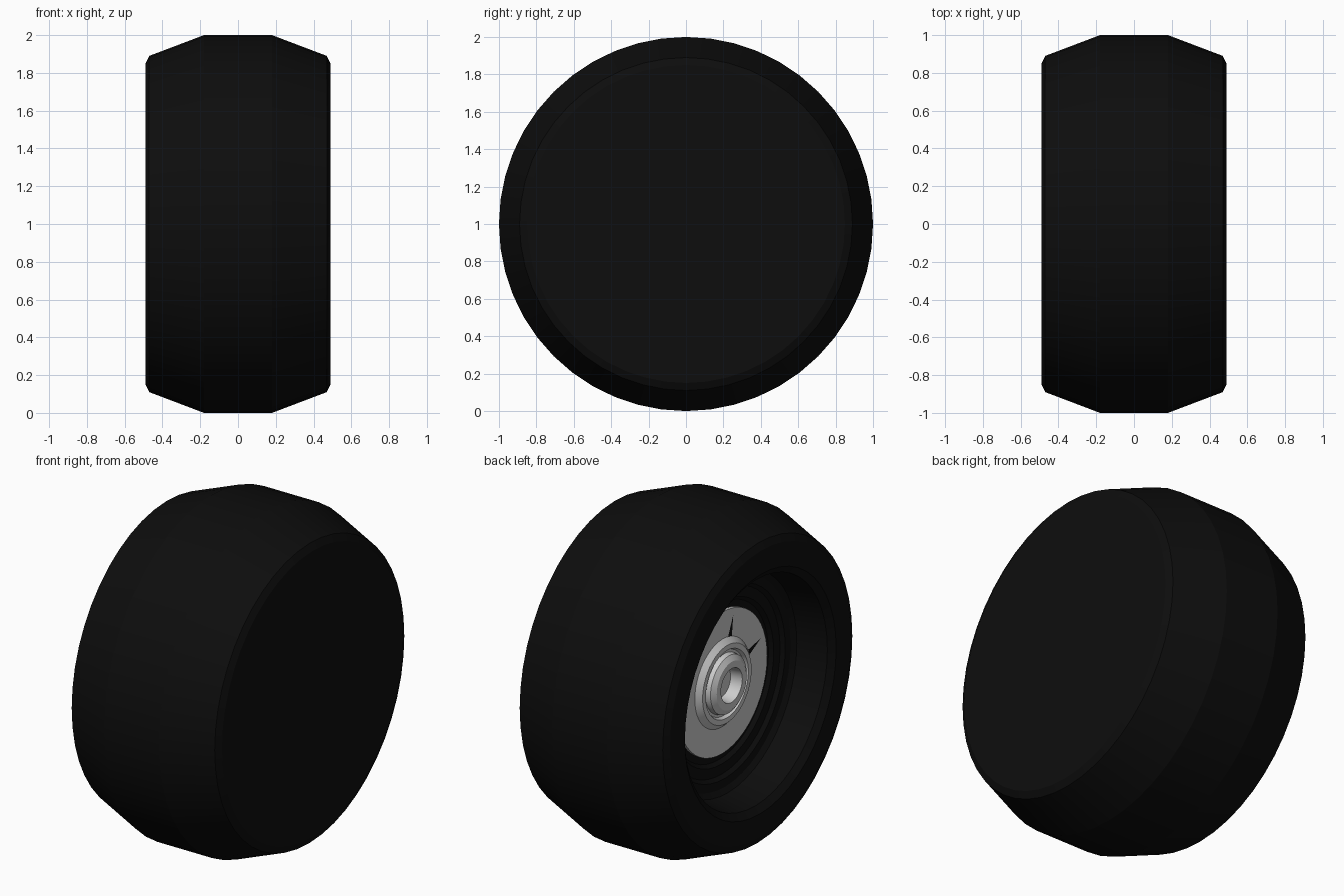
import bpy, bmesh
from math import sin, cos, pi, radians

if "Cube" in bpy.data.objects:
    bpy.data.objects.remove(bpy.data.objects["Cube"])

SEG = 48
black = bpy.data.materials.new("black_rubber")
black.diffuse_color = (0.004, 0.004, 0.004, 1)
black.use_nodes = True
black.node_tree.nodes["Principled BSDF"].inputs["Base Color"].default_value = black.diffuse_color


def finish(name, bm, mat=None):
    bmesh.ops.recalc_face_normals(bm, faces=bm.faces[:])
    mesh = bpy.data.meshes.new(name)
    bm.to_mesh(mesh)
    bm.free()
    ob = bpy.data.objects.new(name, mesh)
    bpy.context.collection.objects.link(ob)
    if mat:
        mesh.materials.append(mat)
    bpy.ops.object.select_all(action='DESELECT')
    ob.select_set(True)
    bpy.context.view_layer.objects.active = ob
    bpy.ops.object.shade_smooth_by_angle(angle=radians(15))
    return ob


def lathe(name, profile, mat=None):
    """Spin (x, radius) points about the axle; radius 0 closes with a cap."""
    bm = bmesh.new()
    rings = []
    for x, r in profile:
        n = SEG if r > 0 else 1
        rings.append([bm.verts.new((x, r * cos(2 * pi * i / SEG),
                                    1 + r * sin(2 * pi * i / SEG))) for i in range(n)])
    for a, b in zip(rings, rings[1:]):
        for i in range(SEG):
            j = (i + 1) % SEG
            quad = [a[i % len(a)], a[j % len(a)], b[j % len(b)], b[i % len(b)]]
            bm.faces.new(list(dict.fromkeys(quad)))
    return finish(name, bm, mat)


# Tyre: closed outer face, chamfered tread, open recess on the inner side
lathe("tyre", [(0.49, 0), (0.49, 0.85), (0.47, 0.89), (0.18, 1), (-0.18, 1),
               (-0.47, 0.89), (-0.49, 0.85), (-0.49, 0.71), (-0.46, 0.67),
               (-0.28, 0.64), (-0.26, 0.61)], black)

# Rim: stepped dark floor of the recess
lathe("rim", [(-0.26, 0.61), (-0.26, 0.56), (-0.24, 0.54), (-0.24, 0.48),
              (-0.22, 0.46), (-0.22, 0)], black)

# Hub plate and raised collar
lathe("hub_plate", [(-0.22, 0.42), (-0.24, 0.42), (-0.24, 0.20)])
lathe("hub_collar", [(-0.24, 0.26), (-0.27, 0.23), (-0.27, 0.20), (-0.25, 0.19),
                     (-0.25, 0.17)])

# Axle socket with a central bore
lathe("axle_socket", [(-0.25, 0.175), (-0.28, 0.17), (-0.30, 0.14), (-0.30, 0.10),
                      (-0.23, 0.09), (-0.23, 0)])

# Thin dark slits in the hub plate
for k, deg in enumerate((105, 160)):
    bm = bmesh.new()
    a = radians(deg)
    pts = []
    for r, w in ((0.26, 0.018), (0.26, -0.018), (0.38, 0)):
        pts.append(bm.verts.new((-0.242, r * cos(a) - w * sin(a),
                                 1 + r * sin(a) + w * cos(a))))
    bm.faces.new(pts)
    finish(f"hub_slit_{k + 1}", bm, black)
